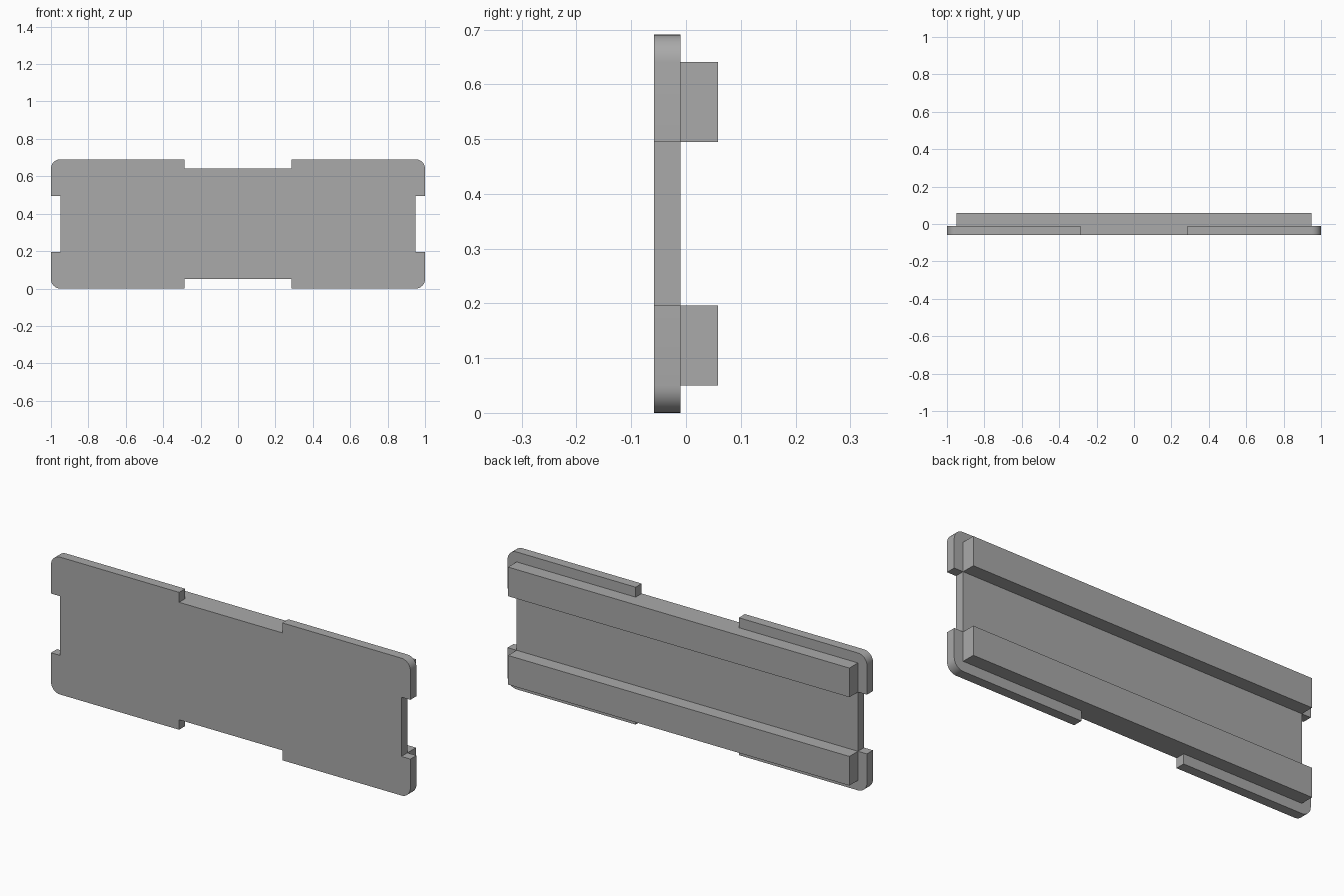
import bpy, bmesh, math

cube = bpy.data.objects.get("Cube")
if cube:
    bpy.data.objects.remove(cube, do_unlink=True)

HALF_W, HALF_H = 1.0, 0.3455
NOTCH = 0.05            # depth of every edge notch
TOP_NOTCH = 0.287       # half width of top and bottom notches
SIDE_NOTCH = 0.149      # half height of side notches
FRONT, JOIN, BACK = -0.058, -0.01, 0.058
RADIUS, STEPS = 0.05, 8

grey = bpy.data.materials.new("plain grey")
grey.use_nodes = True
colour = (0.4, 0.4, 0.4, 1)
grey.diffuse_color = colour
grey.node_tree.nodes["Principled BSDF"].inputs["Base Color"].default_value = colour


def extrude_outline(name, points, y0, y1):
    """Solid from an x-z outline (counter-clockwise from the front)."""
    bm = bmesh.new()
    face = bm.faces.new([bm.verts.new((x, y0, z)) for x, z in points])
    new = bmesh.ops.extrude_face_region(bm, geom=[face], use_keep_orig=True)["geom"]
    bmesh.ops.translate(bm, vec=(0, y1 - y0, 0),
                        verts=[v for v in new if isinstance(v, bmesh.types.BMVert)])
    bmesh.ops.recalc_face_normals(bm, faces=bm.faces)
    mesh = bpy.data.meshes.new(name)
    bm.to_mesh(mesh)
    bm.free()
    mesh.materials.append(grey)
    obj = bpy.data.objects.new(name, mesh)
    bpy.context.collection.objects.link(obj)
    return obj


# Plate: one rounded, notched corner mirrored into four
corner = [(HALF_W - NOTCH, SIDE_NOTCH), (HALF_W, SIDE_NOTCH)]
for i in range(STEPS + 1):
    a = math.pi / 2 * i / STEPS
    corner.append((HALF_W - RADIUS + RADIUS * math.cos(a),
                   HALF_H - RADIUS + RADIUS * math.sin(a)))
corner += [(TOP_NOTCH, HALF_H), (TOP_NOTCH, HALF_H - NOTCH)]

outline = []
for sx, sz in ((1, 1), (-1, 1), (-1, -1), (1, -1)):
    part = corner if sx * sz > 0 else corner[::-1]
    outline += [(sx * x, HALF_H + sz * z) for x, z in part]
plate = extrude_outline("plate", outline, FRONT, JOIN)

# Two long rails on the back
w = HALF_W - NOTCH
for name, s in (("upper_rail", 1), ("lower_rail", -1)):
    z0, z1 = sorted((HALF_H + s * SIDE_NOTCH, HALF_H + s * (HALF_H - NOTCH)))
    extrude_outline(name, [(-w, z0), (w, z0), (w, z1), (-w, z1)], JOIN, BACK)

# Smooth only the rounded corners
bpy.ops.object.select_all(action='DESELECT')
plate.select_set(True)
bpy.context.view_layer.objects.active = plate
bpy.ops.object.shade_smooth_by_angle(angle=math.radians(30))
